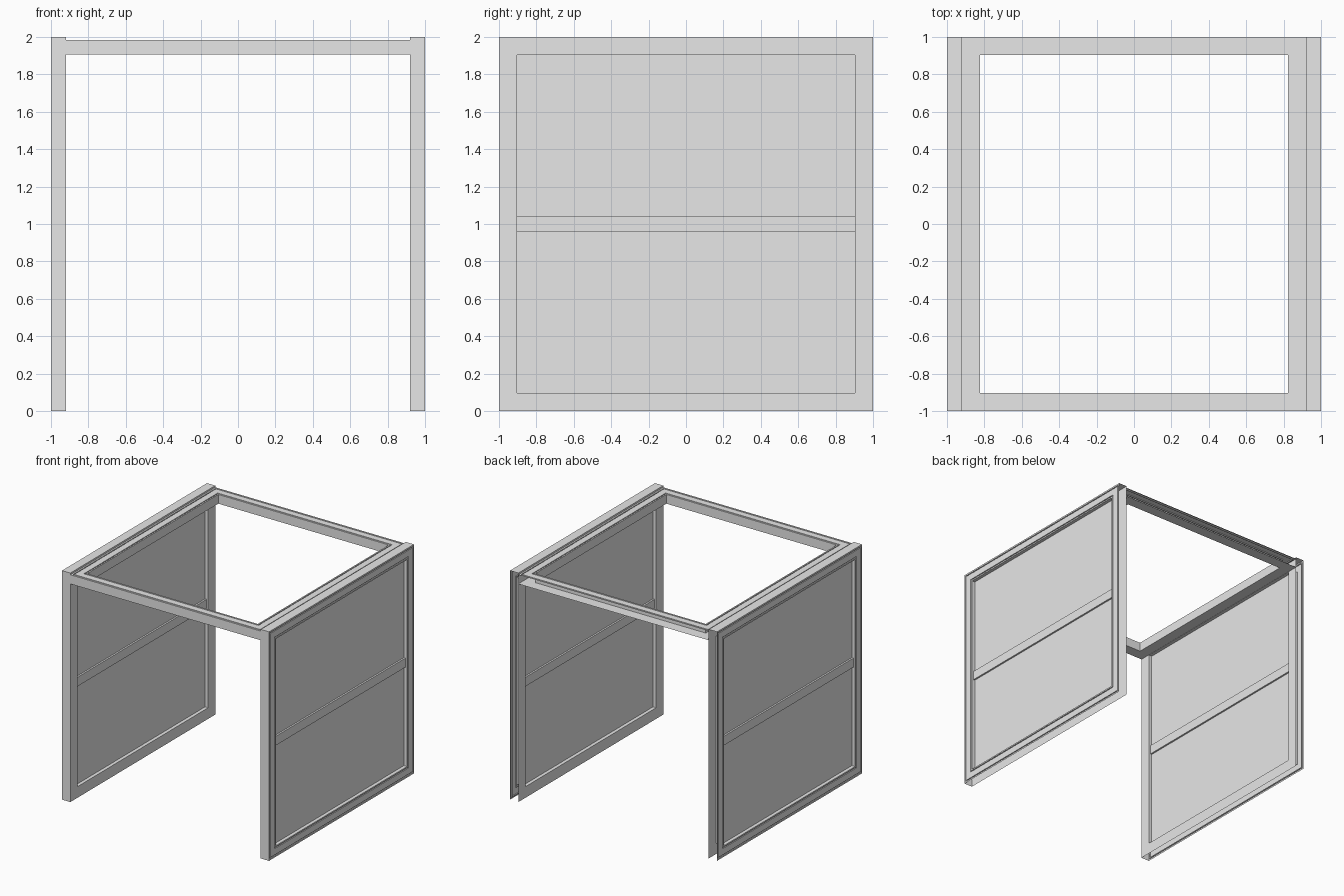
import bpy
import bmesh
from mathutils import Vector

cube = bpy.data.objects.get("Cube")
if cube:
    bpy.data.objects.remove(cube, do_unlink=True)

THICK = 0.08      # wall and roof thickness
BORDER = 0.097    # frame width around the opening
GROOVE = 0.008    # width and depth of the trim grooves

grey = bpy.data.materials.new("plain grey")
grey.use_nodes = True
grey.diffuse_color = (0.8, 0.8, 0.8, 1)
grey.node_tree.nodes["Principled BSDF"].inputs["Base Color"].default_value = (0.8, 0.8, 0.8, 1)


def finish(name, bm):
    bmesh.ops.recalc_face_normals(bm, faces=bm.faces)
    mesh = bpy.data.meshes.new(name)
    bm.to_mesh(mesh)
    bm.free()
    mesh.materials.append(grey)
    obj = bpy.data.objects.new(name, mesh)
    bpy.context.collection.objects.link(obj)
    return obj


def box(name, centre, size):
    bm = bmesh.new()
    bmesh.ops.create_cube(bm, size=1)
    for v in bm.verts:
        v.co = Vector(a * b for a, b in zip(v.co, size)) + Vector(centre)
    return finish(name, bm)


def groove(start):
    end = start + GROOVE
    return [(start, 0), (start, GROOVE), (end, GROOVE), (end, 0)]


def hollow_frame(name, u, v, place, closed):
    """Sweep a sheet profile round a rectangle; close only the listed edges."""
    profile = [(0, 0)] + groove(0.014) + groove(0.077)
    profile += [(BORDER, 0), (BORDER, THICK), (0, THICK)]
    bm = bmesh.new()
    rings = []
    for inset, depth in profile:
        u0, u1, v0, v1 = u[0] + inset, u[1] - inset, v[0] + inset, v[1] - inset
        corners = [(u0, v0), (u1, v0), (u1, v1), (u0, v1)]
        rings.append([bm.verts.new(place(a, b, depth)) for a, b in corners])
    for r, s in zip(rings, rings[1:]):
        for i in range(4):
            j = (i + 1) % 4
            bm.faces.new((r[i], r[j], s[j], s[i]))
    # Edge caps, numbered: 0 low v, 1 high u, 2 high v, 3 low u
    first, last = rings[0], rings[-1]
    for i in closed:
        j = (i + 1) % 4
        bm.faces.new((last[i], last[j], first[j], first[i]))
    return finish(name, bm)


# Side walls: hollow frame, thin infill panel and middle rail
for side, sign in (("left", 1), ("right", -1)):
    hollow_frame(side + "_wall_frame", (-1, 1), (0, 2),
                 lambda a, b, d, s=sign: (s * (1 - d), a, b), closed=(2, 3))
    centre = (sign * (1 - THICK / 2), 0, 1)
    opening = 2 - 2 * BORDER
    box(side + "_wall_panel", centre, (0.02, opening, opening))
    box(side + "_wall_rail", centre, (0.05, opening, 0.08))

# Roof frame sits between the walls, slightly below their tops
hollow_frame("roof_frame", (-0.92, 0.92), (-1, 1),
             lambda a, b, d: (a, b, 1.985 - d), closed=(0,))
